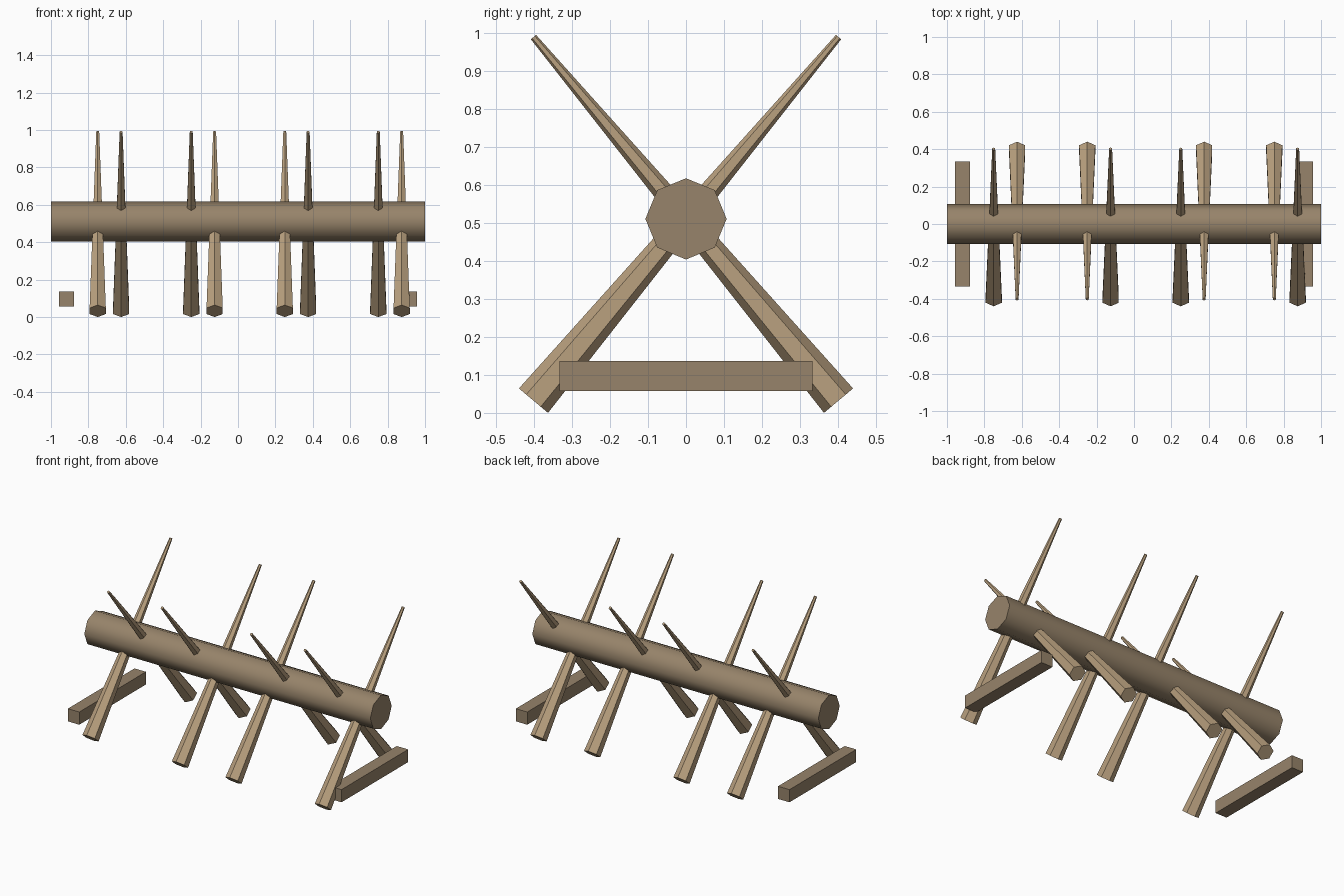
import bpy
import math

if "Cube" in bpy.data.objects:
    bpy.data.objects.remove(bpy.data.objects["Cube"])

AXIS_Z = 0.511
LEAN = math.radians(40)


def material(name, rgb):
    mat = bpy.data.materials.new(name)
    mat.diffuse_color = (*rgb, 1)
    mat.use_nodes = True
    mat.node_tree.nodes["Principled BSDF"].inputs["Base Color"].default_value = mat.diffuse_color
    return mat


bark = material("bark", (0.31, 0.23, 0.145))
cut_wood = material("cut_wood", (0.48, 0.35, 0.21))


def finish(name, mat):
    obj = bpy.context.object
    obj.name = name
    obj.data.materials.append(mat)
    return obj


# Central log: eight sides, smooth around, sharp at the ends
bpy.ops.mesh.primitive_cylinder_add(vertices=8, radius=0.107, depth=2,
                                    location=(0, 0, AXIS_Z),
                                    rotation=(0, math.pi / 2, 0))
finish("log", bark)
bpy.ops.object.shade_smooth_by_angle(angle=math.radians(50))


# Tapered six-sided stakes driven through the log, leaning alternate ways
def stake(name, x, lean):
    bpy.ops.mesh.primitive_cone_add(vertices=6, radius1=0.05, radius2=0.009,
                                    depth=1.25, location=(x, 0, AXIS_Z),
                                    rotation=(lean, 0, 0))
    finish(name, cut_wood)


for x in (-0.75, -0.125, 0.25, 0.875):
    stake("back_leaning_stake", x, -LEAN)
for x in (-0.625, -0.25, 0.375, 0.75):
    stake("front_leaning_stake", x, LEAN)

# Cross rails near the ground at each end
for side, x in (("left", -0.917), ("right", 0.917)):
    bpy.ops.mesh.primitive_cube_add(size=1, location=(x, 0, 0.097))
    rail = finish(side + "_cross_rail", bark)
    rail.scale = (0.08, 0.666, 0.08)
